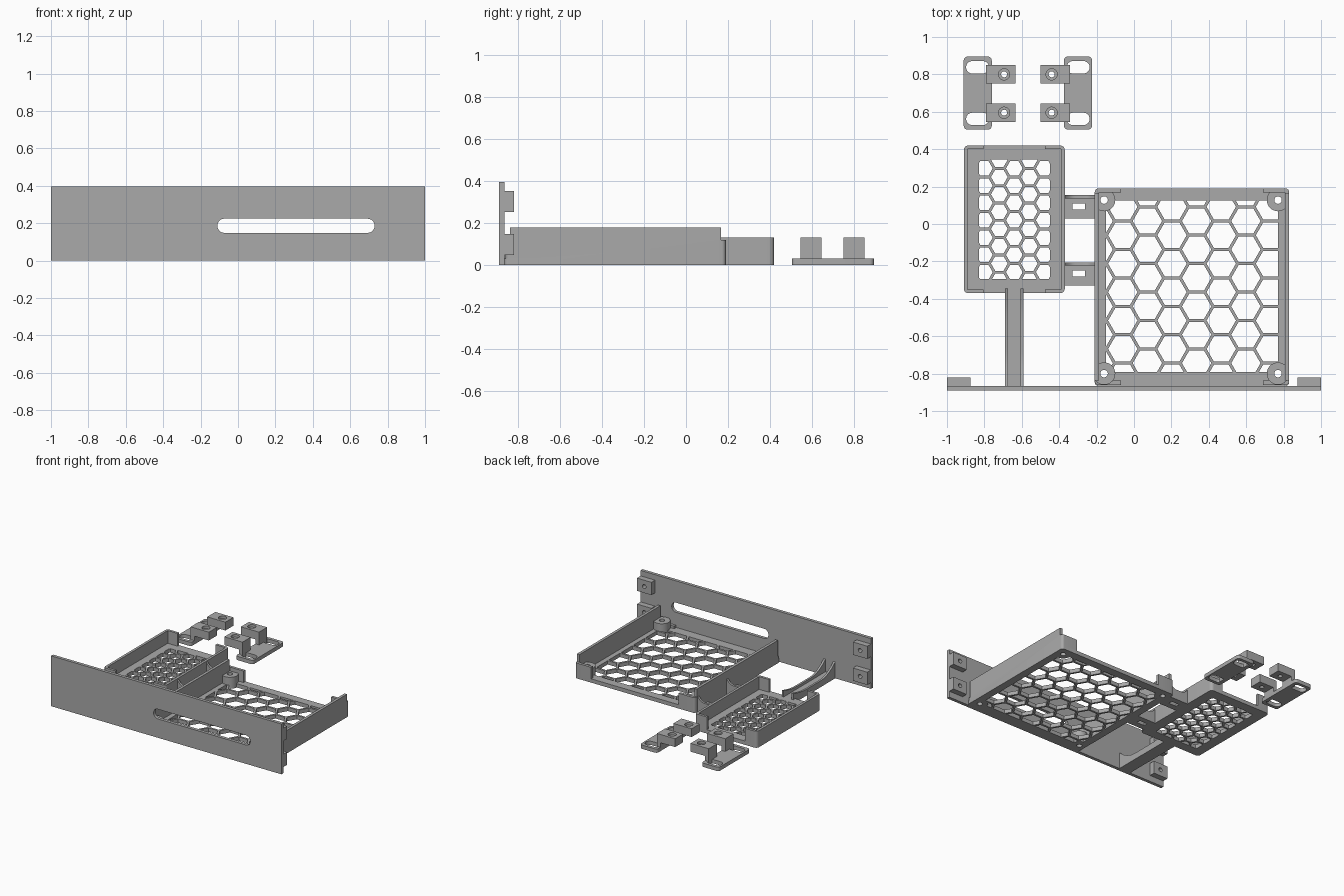
import bpy, bmesh, math
from mathutils import Vector

if "Cube" in bpy.data.objects:
    bpy.data.objects.remove(bpy.data.objects["Cube"])

grey = bpy.data.materials.new("matte grey")
grey.use_nodes = True
grey.diffuse_color = (0.4, 0.4, 0.4, 1)
grey.node_tree.nodes["Principled BSDF"].inputs["Base Color"].default_value = (0.4, 0.4, 0.4, 1)
parts = []
FLOOR = 0.03


def finish(bm, name):
    bmesh.ops.recalc_face_normals(bm, faces=bm.faces)
    mesh = bpy.data.meshes.new(name)
    bm.to_mesh(mesh)
    bm.free()
    mesh.materials.append(grey)
    ob = bpy.data.objects.new(name, mesh)
    bpy.context.collection.objects.link(ob)
    parts.append(ob)
    return ob


def prism(name, outline, lo, hi, axis="z"):
    """Extrude a 2D outline along an axis: z uses (x, y), y uses (x, z), x uses (y, z)."""
    place = {"z": lambda a, b: (a, b, lo), "y": lambda a, b: (a, lo, b), "x": lambda a, b: (lo, a, b)}[axis]
    bm = bmesh.new()
    face = bm.faces.new([bm.verts.new(place(a, b)) for a, b in outline])
    out = bmesh.ops.extrude_face_region(bm, geom=[face])["geom"]
    shift = Vector([(hi - lo) * (axis == k) for k in "xyz"])
    bmesh.ops.translate(bm, verts=[v for v in out if isinstance(v, bmesh.types.BMVert)], vec=shift)
    return finish(bm, name)


def rect(x0, x1, y0, y1, r=0.0, n=6):
    if r == 0:
        return [(x0, y0), (x1, y0), (x1, y1), (x0, y1)]
    pts = []
    for i, (cx, cy) in enumerate(rect(x0 + r, x1 - r, y0 + r, y1 - r)):
        for k in range(n + 1):
            a = math.pi / 2 * (i + 2 + k / n)
            pts.append((cx + r * math.cos(a), cy + r * math.sin(a)))
    return pts


def circle(cx, cy, r, n=24, turn=0.0):
    return [(cx + r * math.cos(math.tau * k / n + turn), cy + r * math.sin(math.tau * k / n + turn))
            for k in range(n)]


def box(name, x0, x1, y0, y1, z0, z1):
    return prism(name, rect(x0, x1, y0, y1), z0, z1)


def cut(ob, *cutters):
    for c in cutters:
        mod = ob.modifiers.new("cut", "BOOLEAN")
        mod.operation, mod.solver, mod.object = "DIFFERENCE", "EXACT", c
        bpy.context.view_layer.objects.active = ob
        bpy.ops.object.modifier_apply(modifier=mod.name)
        parts.remove(c)
        bpy.data.objects.remove(c)


def honeycomb(x0, x1, y0, y1, start, pitch, gap):
    """Cutter of hexagonal cells trimmed to a rectangular window."""
    bm = bmesh.new()
    step = pitch * math.sqrt(3) / 2
    radius = (pitch - gap) / math.sqrt(3)
    for i in range(-2, 14):
        for j in range(-12, 12):
            cx, cy = start[0] + i * step, start[1] + (j + (i % 2) / 2) * pitch
            if x0 - radius < cx < x1 + radius and y0 - radius < cy < y1 + radius:
                bm.faces.new([bm.verts.new((x, y, -0.05)) for x, y in circle(cx, cy, radius, 6)])
    for co, no in (((x0, 0, 0), (-1, 0, 0)), ((x1, 0, 0), (1, 0, 0)),
                   ((0, y0, 0), (0, -1, 0)), ((0, y1, 0), (0, 1, 0))):
        bmesh.ops.bisect_plane(bm, geom=bm.verts[:] + bm.edges[:] + bm.faces[:],
                               plane_co=co, plane_no=no, clear_outer=True)
    out = bmesh.ops.extrude_face_region(bm, geom=bm.faces[:])["geom"]
    bmesh.ops.translate(bm, verts=[v for v in out if isinstance(v, bmesh.types.BMVert)], vec=(0, 0, 0.13))
    return finish(bm, "honeycomb_cutter")


def tray_walls(name, x0, x1, y0, y1, wall, height, tab, tab_height, r):
    """Side walls that turn the corners into short end tabs."""
    ob = prism(name, rect(x0, x1, y0, y1, r), 0, height)
    cut(ob, box("inside", x0 + wall, x1 - wall, y0 + wall, y1 - wall, -1, 1),
        box("end_gap", x0 + tab, x1 - tab, y0 - 1, y1 + 1, -1, 1))
    if tab_height < height:
        cut(ob, box("back_lower", x0 - 1, x1 + 1, y1 - wall - 0.002, y1 + 1, tab_height, 1),
            box("front_lower", x0 - 1, x1 + 1, y0 - 1, y0 + wall, 0.05, 1))
    return ob


def rib(name, along, a0, a1, at, thick, ends, low):
    """Thin upright rib whose top sags between its two ends."""
    top = []
    for k in range(13):
        t = k / 12
        h = low + (ends[0] - low) * max(0, 1 - 3 * t) ** 2 + (ends[1] - low) * max(0, 3 * t - 2) ** 2
        top.append((a0 + (a1 - a0) * t, h))
    return prism(name, [(a0, 0)] + top[:1] + top[1:] + [(a1, 0)], at, at + thick, along)


# Front panel with rounded slot
panel = prism("front_panel", rect(-1, 1, 0, 0.395), -0.89, -0.865, "y")
cut(panel, prism("slot", rect(-0.11, 0.73, 0.148, 0.224, 0.037), -1, -0.8, "y"))

# Screw blocks behind the panel ends
for side, sx in (("right", -1), ("left", 1)):
    for level, z in (("lower", 0.098), ("upper", 0.302)):
        xa, xb = sorted((sx * 0.875, sx))
        block = prism(f"{level}_{side}_ear_block", rect(xa, xb, z - 0.05, z + 0.05), -0.866, -0.82, "y")
        cut(block, prism("screw_hole", circle(sx * 0.937, z, 0.016), -0.86, -0.7, "y"))

# Large tray: honeycomb floor, walls, corner posts
floor = prism("large_tray_floor", rect(-0.21, 0.83, -0.866, 0.19, 0.02), 0, FLOOR)
cut(floor, honeycomb(-0.15, 0.77, -0.79, 0.125, (-0.06, -0.06), 0.152, 0.016))
tray_walls("large_tray_walls", -0.21, 0.83, -0.86, 0.19, 0.022, 0.18, 0.14, 0.12, 0.02)
for px in (-0.16, 0.77):
    for py in (-0.8, 0.128):
        post = prism("corner_post", circle(px, py, 0.06, 32), 0, 0.09)
        cut(floor, prism("post_seat", circle(px, py, 0.058, 32), -1, 1))
        cut(post, prism("post_hole", circle(px, py, 0.02), -1, 1),
            box("outside_x", *((-1, -0.208) if px < 0 else (0.828, 1)), -2, 2, -1, 1),
            box("outside_y", -2, 2, *((-2, -0.858) if py < 0 else (0.188, 1)), -1, 1))

# Small tray
floor = prism("small_tray_floor", rect(-0.91, -0.37, -0.37, 0.42, 0.025), 0, FLOOR)
cut(floor, honeycomb(-0.83, -0.45, -0.295, 0.345, (-0.8, 0.02), 0.0925, 0.015))
tray_walls("small_tray_walls", -0.91, -0.37, -0.37, 0.42, 0.02, 0.13, 0.105, 0.13, 0.025)

# Bridges joining the two trays
for name, y0, y1 in (("back_bridge", 0.03, 0.155), ("front_bridge", -0.328, -0.205)):
    bridge = box(name, -0.375, -0.205, y0, y1, 0, FLOOR)
    mid = y0 + 0.063
    cut(bridge, box("tie_slot", -0.33, -0.262, mid - 0.016, mid + 0.016, -1, 1))
    rib(name + "_rib", "y", -0.372, -0.208, y1 - 0.018, 0.018, (0.12, 0.12), 0.08)

# Arm from the small tray to the panel
box("arm_floor", -0.69, -0.59, -0.866, -0.365, 0, FLOOR)
for x in (-0.69, -0.606):
    rib("arm_rib", "x", -0.866, -0.345, x, 0.016, (0.13, 0.08), 0.05)

# Loose clamp brackets, mirrored about their shared middle
MID = -0.5675
for side, s in (("right", -1), ("left", 1)):
    def span(a, b):
        return sorted((MID + s * a, MID + s * b))
    plate = prism(f"{side}_bracket_plate", rect(*span(0.193, 0.343), 0.505, 0.895, 0.02), 0, FLOOR)
    for cy in (0.838, 0.562):
        cut(plate, prism("slot", rect(*span(0.208, 0.33), cy - 0.033, cy + 0.033, 0.032), -1, 1))
    for cy in (0.8, 0.595):
        box(f"{side}_bracket_leg", *span(0.193, 0.225), cy - 0.05, cy + 0.05, 0, 0.1)
        clamp = box(f"{side}_bracket_clamp", *span(0.067, 0.225), cy - 0.05, cy + 0.05, 0.065, 0.13)
        hx = MID + s * 0.127
        cut(clamp, prism("screw_hole", circle(hx, cy, 0.016), -1, 1),
            prism("screw_recess", circle(hx, cy, 0.03), 0.11, 1))

# Smooth the round surfaces, keep edges sharp
bpy.ops.object.select_all(action="DESELECT")
for ob in parts:
    ob.select_set(True)
bpy.context.view_layer.objects.active = parts[0]
bpy.ops.object.shade_smooth_by_angle(angle=math.radians(30))
